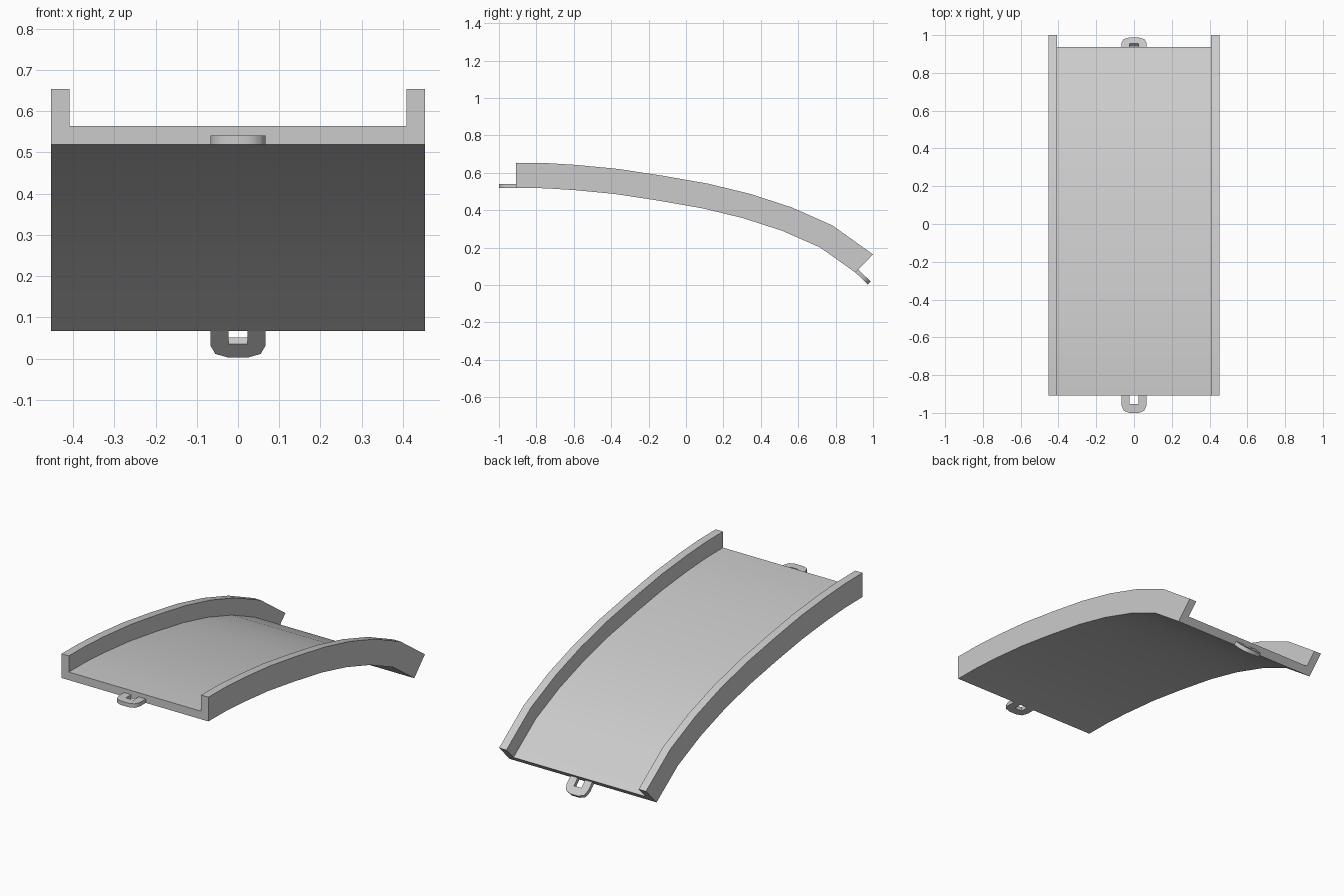
import bpy, bmesh, math
from mathutils import Vector

if "Cube" in bpy.data.objects:
    bpy.data.objects.remove(bpy.data.objects["Cube"])

# Underside curve of the track in the (y, z) plane
path = [Vector(p) for p in [(-.908, .519), (-.755, .5175), (-.6, .508), (-.38, .487),
                            (-.15, .452), (.09, .41), (.305, .358), (.515, .29),
                            (.717, .201), (.906, .067)]]
END_ANGLE = math.radians(44)


def normals():
    out = []
    for i in range(len(path)):
        if i == 0:
            a = 0
        elif i == len(path) - 1:
            a = END_ANGLE
        else:
            d = (path[i] - path[i - 1]).normalized() + (path[i + 1] - path[i]).normalized()
            a = math.atan2(-d.y, d.x)
        out.append(Vector((math.sin(a), math.cos(a))))
    return out


def finish(name, bm, angle):
    bmesh.ops.recalc_face_normals(bm, faces=bm.faces)
    me = bpy.data.meshes.new(name)
    bm.to_mesh(me)
    bm.free()
    ob = bpy.data.objects.new(name, me)
    bpy.context.collection.objects.link(ob)
    bpy.ops.object.select_all(action='DESELECT')
    ob.select_set(True)
    bpy.context.view_layer.objects.active = ob
    bpy.ops.object.shade_smooth_by_angle(angle=math.radians(angle))
    return ob


# Channel: U-shaped section swept along the curve
W, T, H = .453, .045, .135
section = [(-W, 0), (W, 0), (W, H), (W - T, H), (W - T, T), (-W + T, T), (-W + T, H), (-W, H)]
bm = bmesh.new()
rings = []
for p, n in zip(path, normals()):
    rings.append([bm.verts.new((x, *(p + n * h))) for x, h in section])
k = len(section)
for a, b in zip(rings, rings[1:]):
    for i in range(k):
        j = (i + 1) % k
        bm.faces.new((a[i], a[j], b[j], b[i]))
for r in (rings[0], rings[-1]):
    for quad in ((0, 5, 6, 7), (0, 1, 4, 5), (1, 2, 3, 4)):
        bm.faces.new([r[i] for i in quad])
finish("track_channel", bm, 35)


# Connector loops: U-shaped plates at both ends
def loop(name, origin, direction, up):
    half = [(.067, 0), (.067, .05), (.055, .08), (.025, .092)]
    inner = [(.023, 0), (.023, .046)]
    outline = half + [(-x, d) for x, d in reversed(half)]
    outline += [(-x, d) for x, d in inner] + list(reversed(inner))
    bm = bmesh.new()
    low, high = [], []
    for x, d in outline:
        p = origin + direction * d
        low.append(bm.verts.new((x, *p)))
        high.append(bm.verts.new((x, *(p + up * .022))))
    bm.faces.new(low)
    bm.faces.new(high)
    m = len(outline)
    for i in range(m):
        j = (i + 1) % m
        bm.faces.new((low[i], low[j], high[j], high[i]))
    finish(name, bm, 50)


s, c = math.sin(END_ANGLE), math.cos(END_ANGLE)
loop("front_connector_loop", path[0], Vector((-1, 0)), Vector((0, 1)))
loop("back_connector_loop", path[-1], Vector((c, -s)), Vector((s, c)))
